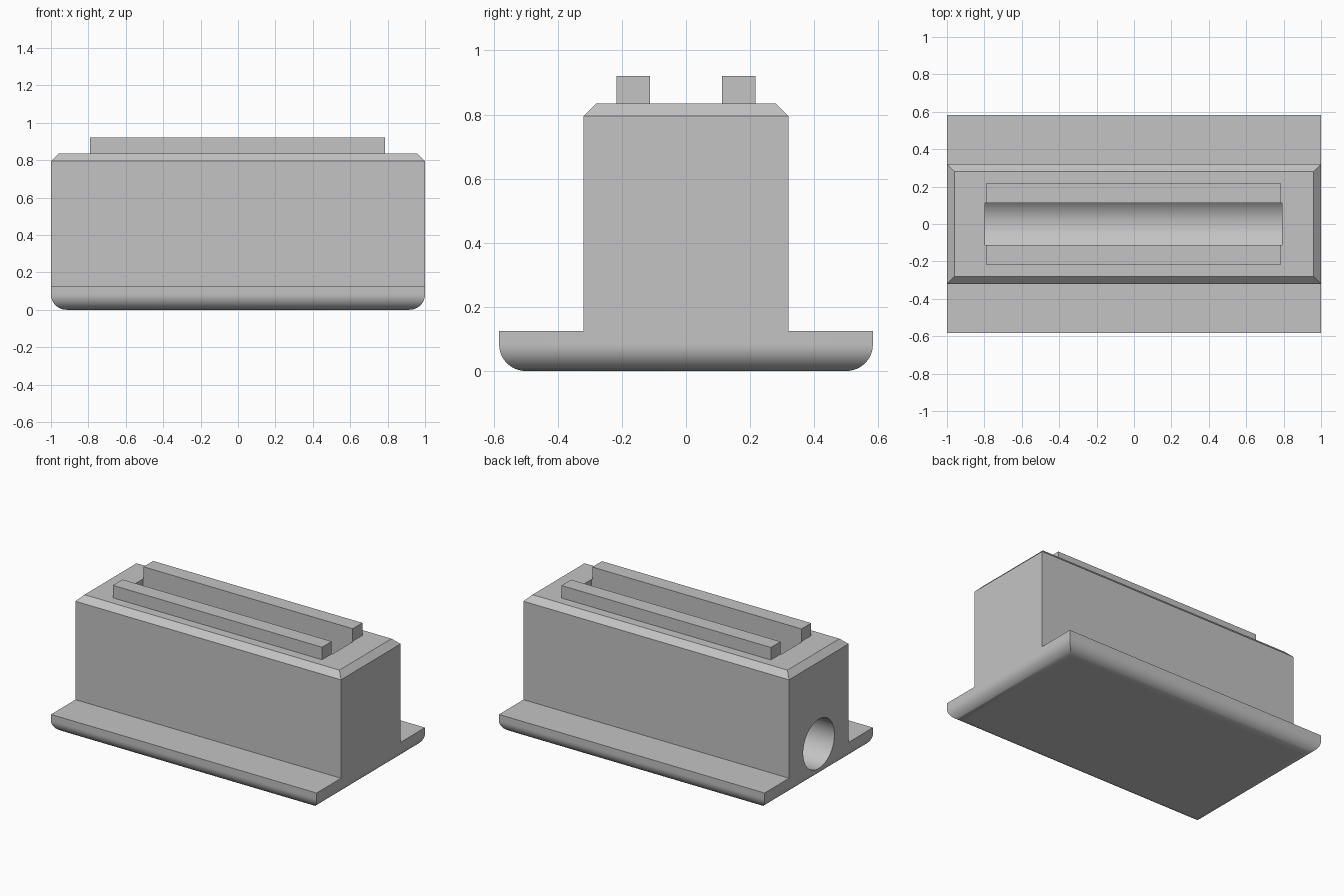
import bpy, bmesh, math

cube = bpy.data.objects.get("Cube")
if cube:
    bpy.data.objects.remove(cube, do_unlink=True)

grey = bpy.data.materials.new("plain grey")
grey.use_nodes = True
colour = (0.55, 0.55, 0.55, 1)
grey.diffuse_color = colour
grey.node_tree.nodes["Principled BSDF"].inputs["Base Color"].default_value = colour


def add_object(name, bm):
    bmesh.ops.recalc_face_normals(bm, faces=bm.faces)
    mesh = bpy.data.meshes.new(name)
    bm.to_mesh(mesh)
    bm.free()
    mesh.materials.append(grey)
    obj = bpy.data.objects.new(name, mesh)
    bpy.context.collection.objects.link(obj)
    return obj


def rect_loft(name, levels, cx=0, cy=0):
    """Stack of rectangles (half x, half y, z), skinned and capped."""
    bm = bmesh.new()
    rings = [[bm.verts.new((cx + sx * hx, cy + sy * hy, z))
              for sx, sy in ((-1, -1), (1, -1), (1, 1), (-1, 1))]
             for hx, hy, z in levels]
    for a, b in zip(rings, rings[1:]):
        for i in range(4):
            j = (i + 1) % 4
            bm.faces.new((a[i], a[j], b[j], b[i]))
    bm.faces.new(rings[0][::-1])
    bm.faces.new(rings[-1])
    return add_object(name, bm)


def activate(obj):
    bpy.ops.object.select_all(action="DESELECT")
    obj.select_set(True)
    bpy.context.view_layer.objects.active = obj


def combine(obj, other, operation):
    activate(obj)
    mod = obj.modifiers.new("combine", "BOOLEAN")
    mod.operation, mod.solver, mod.object = operation, "EXACT", other
    bpy.ops.object.modifier_apply(modifier=mod.name)
    bpy.data.objects.remove(other, do_unlink=True)


# Foot plate with rounded, mitred lower edges
half_x, half_y, radius, steps = 1.0, 0.583, 0.083, 12
levels = []
for k in range(steps + 1):
    a = math.pi / 2 * k / steps
    inset = radius * (1 - math.sin(a))
    levels.append((half_x - inset, half_y - inset, radius * (1 - math.cos(a))))
levels.append((half_x, half_y, 0.125))
housing = rect_loft("housing", levels)

# Upright block with chamfered top
block = rect_loft("block", [(1, 0.32, 0.1), (1, 0.32, 0.795), (0.96, 0.28, 0.835)])
combine(housing, block, "UNION")

# Blind bore from the right-hand end, open to the slot above
bore_end = 0.79
bm = bmesh.new()
bmesh.ops.create_cone(bm, cap_ends=True, segments=64, radius1=0.168,
                      radius2=0.168, depth=bore_end + 1.1)
bore = add_object("bore_cutter", bm)
bore.rotation_euler = (0, math.pi / 2, 0)
bore.location = ((bore_end - 1.1) / 2, 0, 0.237)
bpy.context.view_layer.update()
slot = rect_loft("slot_cutter", [(0.793, 0.113, 0.237), (0.793, 0.113, 1)], cx=-0.003)
combine(bore, slot, "UNION")
combine(housing, bore, "DIFFERENCE")

# Smooth curves, crisp edges
activate(housing)
bpy.ops.object.shade_smooth_by_angle(angle=math.radians(30))
weighted = housing.modifiers.new("flat face normals", "WEIGHTED_NORMAL")
weighted.keep_sharp = True

# Rails on either side of the slot
for side, name in ((-1, "front_rail"), (1, "back_rail")):
    rect_loft(name, [(0.788, 0.052, 0.835), (0.788, 0.052, 0.92)],
              cx=-0.003, cy=side * 0.165)
